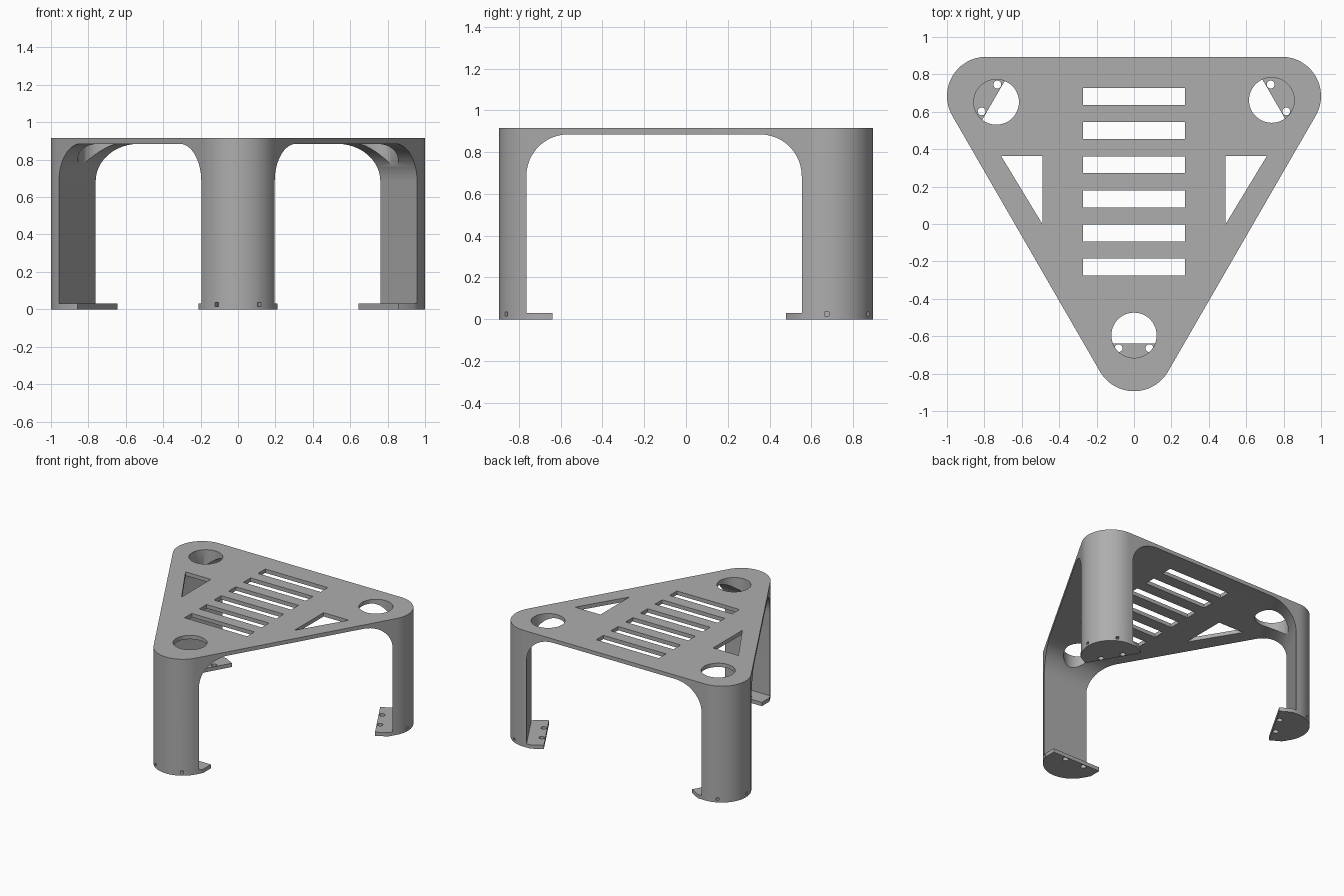
import bpy, bmesh
from math import sin, cos, pi, radians
from mathutils import Vector

if "Cube" in bpy.data.objects:
    bpy.data.objects.remove(bpy.data.objects["Cube"], do_unlink=True)

TOP, UNDER, FOOT = 0.915, 0.885, 0.03
R = 0.21                      # corner radius
REACH = 0.912                 # triangle centre to corner centre
INNER = 0.08                  # inner leg face, outward from corner centre
FILLET = 0.2
CENTRE = Vector((0, 0.228))
ANGLES = [radians(a) for a in (-90, 30, 150)]

grey = bpy.data.materials.new("grey plastic")
grey.use_nodes = True
COLOUR = (0.42, 0.42, 0.42, 1)
grey.diffuse_color = COLOUR
grey.node_tree.nodes["Principled BSDF"].inputs["Base Color"].default_value = COLOUR


def polar(r, a):
    return Vector((r * cos(a), r * sin(a)))


def corner_point(a, out, side):
    """Point near a corner: outward and sideways from its centre."""
    return CENTRE + polar(REACH + out, a) + polar(side, a + pi / 2)


def circle(c, r, n=48):
    return [Vector(c) + polar(r, 2 * pi * i / n) for i in range(n)]


def loft(bm, rings):
    """Closed solid through (outline, height) rings."""
    rows = [[bm.verts.new((p[0], p[1], z)) for p in pts] for pts, z in rings]
    n = len(rows[0])
    for lo, hi in zip(rows, rows[1:]):
        for i in range(n):
            j = (i + 1) % n
            bm.faces.new((lo[i], lo[j], hi[j], hi[i]))
    bm.faces.new(rows[0][::-1])
    bm.faces.new(rows[-1])


def prism(bm, pts, z0, z1):
    loft(bm, [(pts, z0), (pts, z1)])


def make(name, bm):
    bmesh.ops.recalc_face_normals(bm, faces=bm.faces[:])
    mesh = bpy.data.meshes.new(name)
    bm.to_mesh(mesh)
    bm.free()
    mesh.materials.append(grey)
    ob = bpy.data.objects.new(name, mesh)
    bpy.context.collection.objects.link(ob)
    return ob


def cut(ob, cutters):
    """Subtract the cutters, bake the result and shade it."""
    for c in cutters:
        c.hide_render = True
        m = ob.modifiers.new("cut", 'BOOLEAN')
        m.operation, m.solver, m.object = 'DIFFERENCE', 'EXACT', c
    bpy.context.view_layer.update()
    dg = bpy.context.evaluated_depsgraph_get()
    mesh = bpy.data.meshes.new_from_object(ob.evaluated_get(dg))
    ob.modifiers.clear()
    ob.data = mesh
    for c in cutters:
        bpy.data.objects.remove(c, do_unlink=True)
    bpy.ops.object.select_all(action='DESELECT')
    ob.select_set(True)
    bpy.context.view_layer.objects.active = ob
    bpy.ops.object.shade_smooth_by_angle(angle=radians(30))


# Rounded triangular block that becomes the table and its legs
outline = []
for a in ANGLES:
    mid = corner_point(a, 0, 0)
    outline += [mid + polar(R, a + radians(t)) for t in range(-60, 61, 5)]
bm = bmesh.new()
prism(bm, outline, 0, TOP)
table = make("table_top_and_legs", bm)

# Triangular void below the top, narrowing upward to leave the leg fillets
bm = bmesh.new()
sections = [(0, -0.5)]
for i in range(13):
    t = pi / 2 * i / 12
    sections.append((FILLET * (1 - cos(t)), UNDER - FILLET + FILLET * sin(t)))
loft(bm, [([CENTRE + polar(2 * (REACH + INNER - inset), a + pi / 3) for a in ANGLES], z)
          for inset, z in sections])
void = make("void_cutter", bm)

# Openings in the top: slots, side triangles and round corner holes
bm = bmesh.new()
for i in range(6):
    y = 0.682 - 0.1825 * i
    prism(bm, [(-0.272, y - 0.045), (0.272, y - 0.045),
               (0.272, y + 0.045), (-0.272, y + 0.045)], 0.7, 1.2)
for s in (-1, 1):
    prism(bm, [(s * 0.71, 0.363), (s * 0.49, 0.363), (s * 0.49, 0)], 0.7, 1.2)
for c in ((0, -0.595), (0.736, 0.662), (-0.736, 0.652)):
    prism(bm, circle(c, 0.121), 0.5, 1.2)

# Small square sockets low on the outside of each leg
for a in ANGLES:
    for s in (-1, 1):
        d = a + s * radians(33)
        mid = corner_point(a, 0, 0)
        prism(bm, [mid + polar(r, d) + polar(w, d + pi / 2)
                   for r, w in ((0.18, -0.011), (0.25, -0.011), (0.25, 0.011), (0.18, 0.011))],
              0.015, 0.035)
cut(table, [void, make("opening_cutter", bm)])

# Foot plates with two screw holes each
for name, a in zip(("front_foot", "left_foot", "right_foot"), ANGLES):
    half = [(INNER, 0.196), (0.05, 0.212), (-0.045, 0.212)]
    pts = [corner_point(a, o, w) for o, w in half]
    pts += [corner_point(a, o, -w) for o, w in reversed(half)]
    bm = bmesh.new()
    prism(bm, pts, 0, FOOT)
    foot = make(name, bm)
    bm = bmesh.new()
    for s in (-1, 1):
        prism(bm, circle(corner_point(a, -0.02, s * 0.083), 0.021, 24), -0.1, 0.1)
    cut(foot, [make("screw_cutter", bm)])
